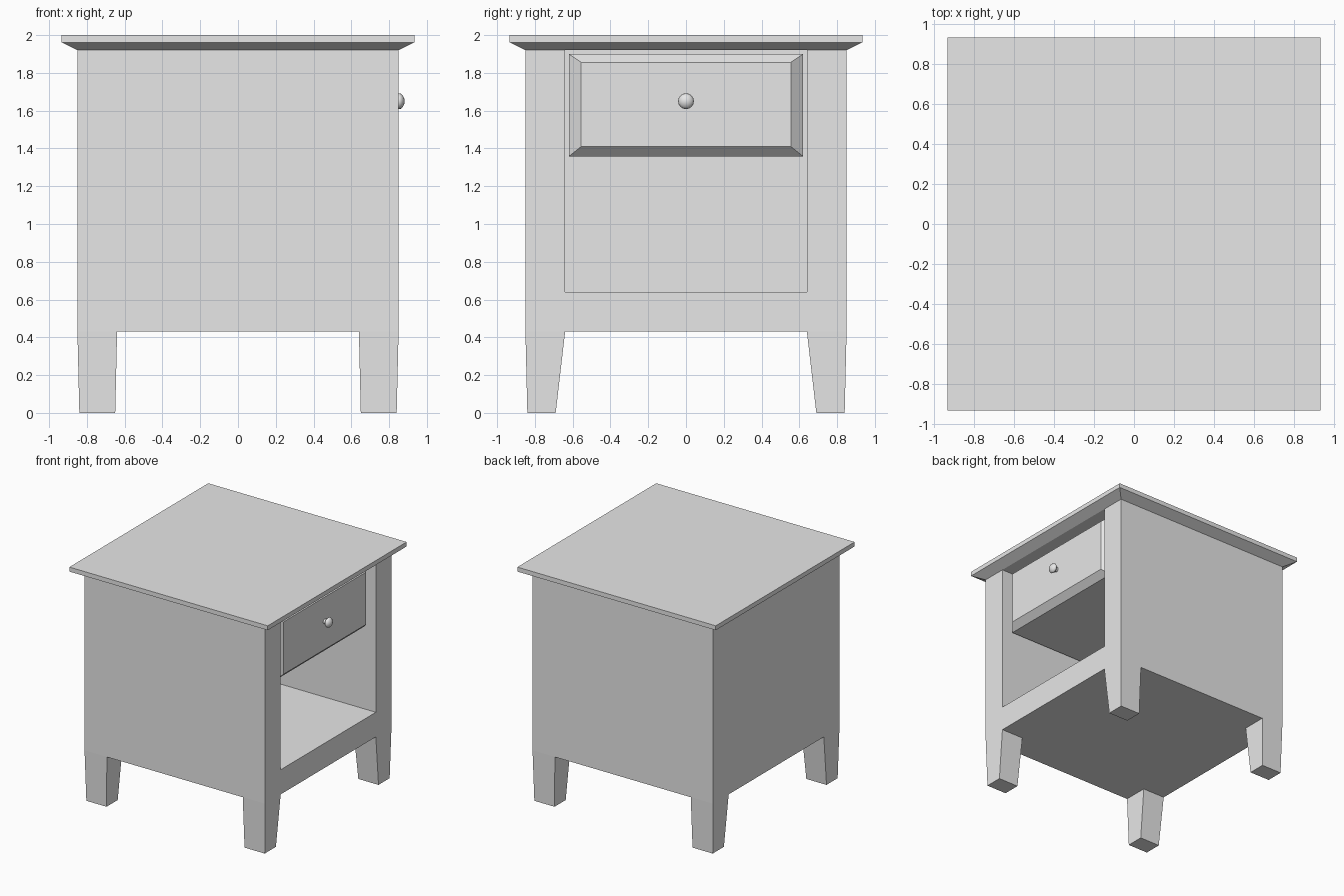
import bpy, bmesh, math

if "Cube" in bpy.data.objects:
    bpy.data.objects.remove(bpy.data.objects["Cube"])

paint = bpy.data.materials.new("light grey paint")
paint.diffuse_color = (0.8, 0.8, 0.8, 1)
paint.use_nodes = True
paint.node_tree.nodes["Principled BSDF"].inputs["Base Color"].default_value = paint.diffuse_color


def make_object(name, bm):
    bmesh.ops.recalc_face_normals(bm, faces=bm.faces[:])
    mesh = bpy.data.meshes.new(name)
    bm.to_mesh(mesh)
    bm.free()
    mesh.materials.append(paint)
    ob = bpy.data.objects.new(name, mesh)
    bpy.context.collection.objects.link(ob)
    return ob


def loft(name, rings):
    """Skin a stack of equal-length point rings and cap both ends."""
    bm = bmesh.new()
    loops = [[bm.verts.new(p) for p in ring] for ring in rings]
    n = len(loops[0])
    for a, b in zip(loops, loops[1:]):
        for i in range(n):
            j = (i + 1) % n
            bm.faces.new((a[i], a[j], b[j], b[i]))
    bm.faces.new(loops[0])
    bm.faces.new(loops[-1])
    return make_object(name, bm)


def rect(a0, a1, b0, b1):
    return [(a0, b0), (a1, b0), (a1, b1), (a0, b1)]


def flat_z(z, *r):
    return [(x, y, z) for x, y in rect(*r)]


def flat_x(x, *r):
    return [(x, y, z) for y, z in rect(*r)]


# Cabinet: solid shell with a cavity open to the right (and closed by the top)
H, W, BACK, Z0, FLOOR, Z1 = 0.85, 0.64, -0.64, 0.43, 0.64, 1.92
bm = bmesh.new()
outer = [[bm.verts.new(p) for p in flat_x(x, -H, H, Z0, Z1)] for x in (-H, H)]
inner = [[bm.verts.new(p) for p in flat_x(x, -W, W, FLOOR, Z1)] for x in (BACK, H)]
(ob_, of), (ib, if_) = outer, inner
bm.faces.new(ob_)                                               # back side
bm.faces.new(ib)                                                # cavity back
for i, j in ((0, 1), (1, 2), (3, 0)):
    bm.faces.new((ob_[i], ob_[j], of[j], of[i]))                # outer walls
    bm.faces.new((ib[i], ib[j], if_[j], if_[i]))                # cavity walls
bm.faces.new((of[0], of[1], of[2], if_[2], if_[1], if_[0], if_[3], of[3]))
bm.faces.new((of[2], ob_[2], ob_[3], of[3], if_[3], ib[3], ib[2], if_[2]))
make_object("cabinet_body", bm)

# Tabletop with a chamfered underside
loft("tabletop", [flat_z(z, -r, r, -r, r)
                  for z, r in ((1.92, 0.85), (1.962, 0.934), (2.0, 0.934))])

# Four tapered legs
for sx, xn in ((-1, "left"), (1, "right")):
    for sy, yn in ((-1, "front"), (1, "back")):
        loft(f"{yn}_{xn}_leg", [
            flat_z(0.0, sx * 0.65, sx * 0.84, sy * 0.69, sy * 0.84),
            flat_z(Z0, sx * 0.64, sx * 0.85, sy * 0.64, sy * 0.85)])

# Drawer with a bevelled front panel
loft("drawer", [flat_x(-0.62, -0.62, 0.62, 1.358, 1.9),
                flat_x(0.762, -0.62, 0.62, 1.358, 1.9),
                flat_x(0.816, -0.555, 0.555, 1.41, 1.856)])

# Round knob turned around the x axis
profile = [(0.812, 0.02), (0.838, 0.02), (0.842, 0.034), (0.852, 0.042),
           (0.862, 0.04), (0.872, 0.031), (0.879, 0.018), (0.882, 0.006)]
SEG = 16
knob = loft("drawer_knob", [
    [(x, r * math.cos(2 * math.pi * k / SEG), 1.65 + r * math.sin(2 * math.pi * k / SEG))
     for k in range(SEG)] for x, r in profile])
bpy.ops.object.select_all(action='DESELECT')
knob.select_set(True)
bpy.context.view_layer.objects.active = knob
bpy.ops.object.shade_smooth_by_angle(angle=math.radians(50))
